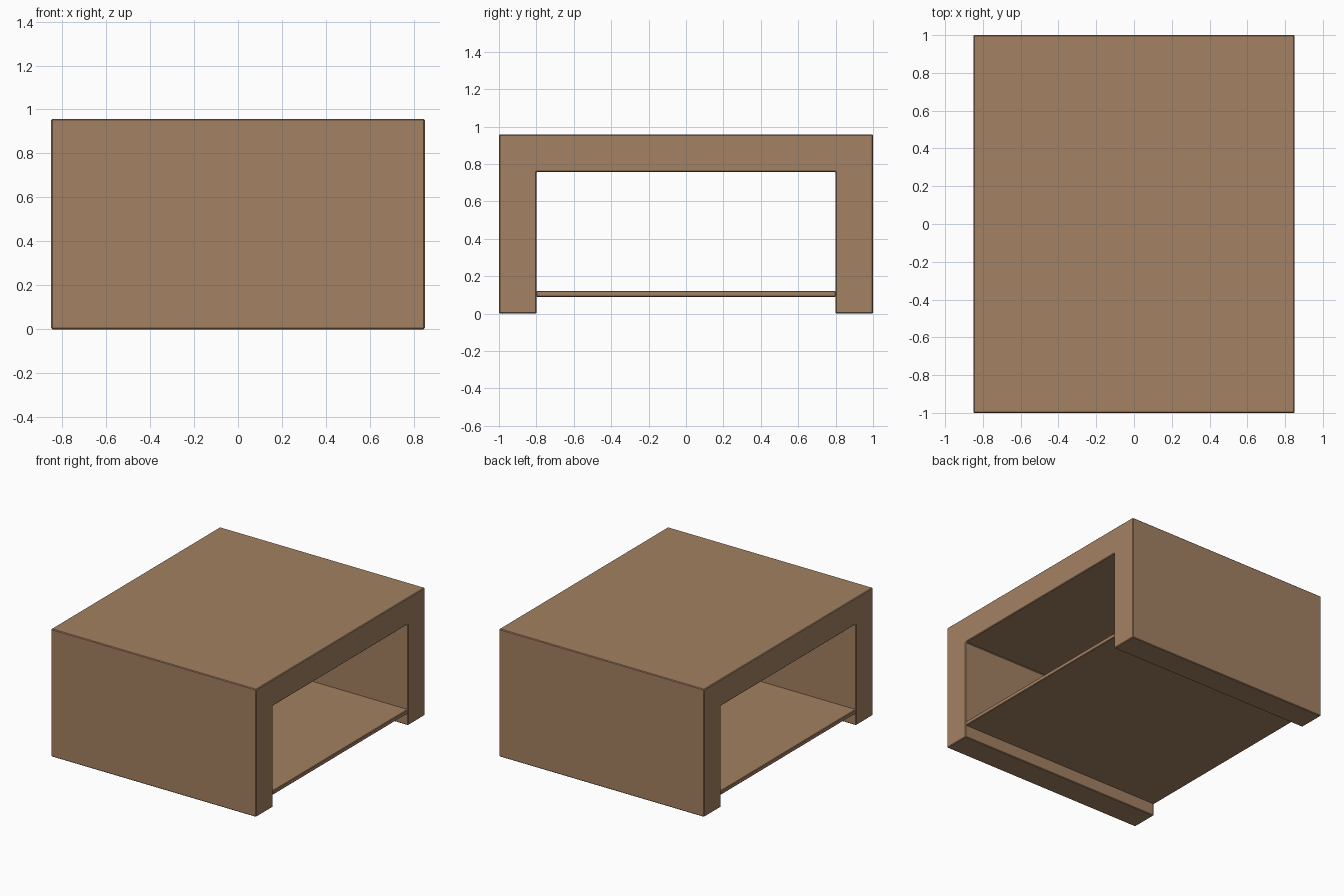
import bpy

if "Cube" in bpy.data.objects:
    bpy.data.objects.remove(bpy.data.objects["Cube"])

wood = bpy.data.materials.new("warm_brown_wood")
wood.diffuse_color = (0.371, 0.220, 0.122, 1)
wood.use_nodes = True
wood.node_tree.nodes["Principled BSDF"].inputs["Base Color"].default_value = wood.diffuse_color

W, D, H, T = 0.85, 1.0, 0.957, 0.2   # half width, half depth, height, thickness


def extrude_profile(name, pts, bevel):
    """Extrude a closed (y, z) outline along x, with a slight edge bevel."""
    n = len(pts)
    verts = [(x, y, z) for x in (-W, W) for y, z in pts]
    faces = [tuple(reversed(range(n))), tuple(range(n, 2 * n))]
    faces += [(i, (i + 1) % n, (i + 1) % n + n, i + n) for i in range(n)]
    mesh = bpy.data.meshes.new(name)
    mesh.from_pydata(verts, [], faces)
    mesh.materials.append(wood)
    ob = bpy.data.objects.new(name, mesh)
    bpy.context.collection.objects.link(ob)
    mod = ob.modifiers.new("soft_edges", 'BEVEL')
    mod.width = bevel
    mod.segments = 1
    return ob


# Top and two side panels as one bridge-shaped frame
I = D - T
extrude_profile("table_frame", [(-D, 0), (-I, 0), (-I, H - T), (I, H - T),
                                (I, 0), (D, 0), (D, H), (-D, H)], 0.005)

# Thin lower shelf between the side panels
extrude_profile("lower_shelf", [(-I, 0.09), (I, 0.09), (I, 0.121), (-I, 0.121)], 0.004)
